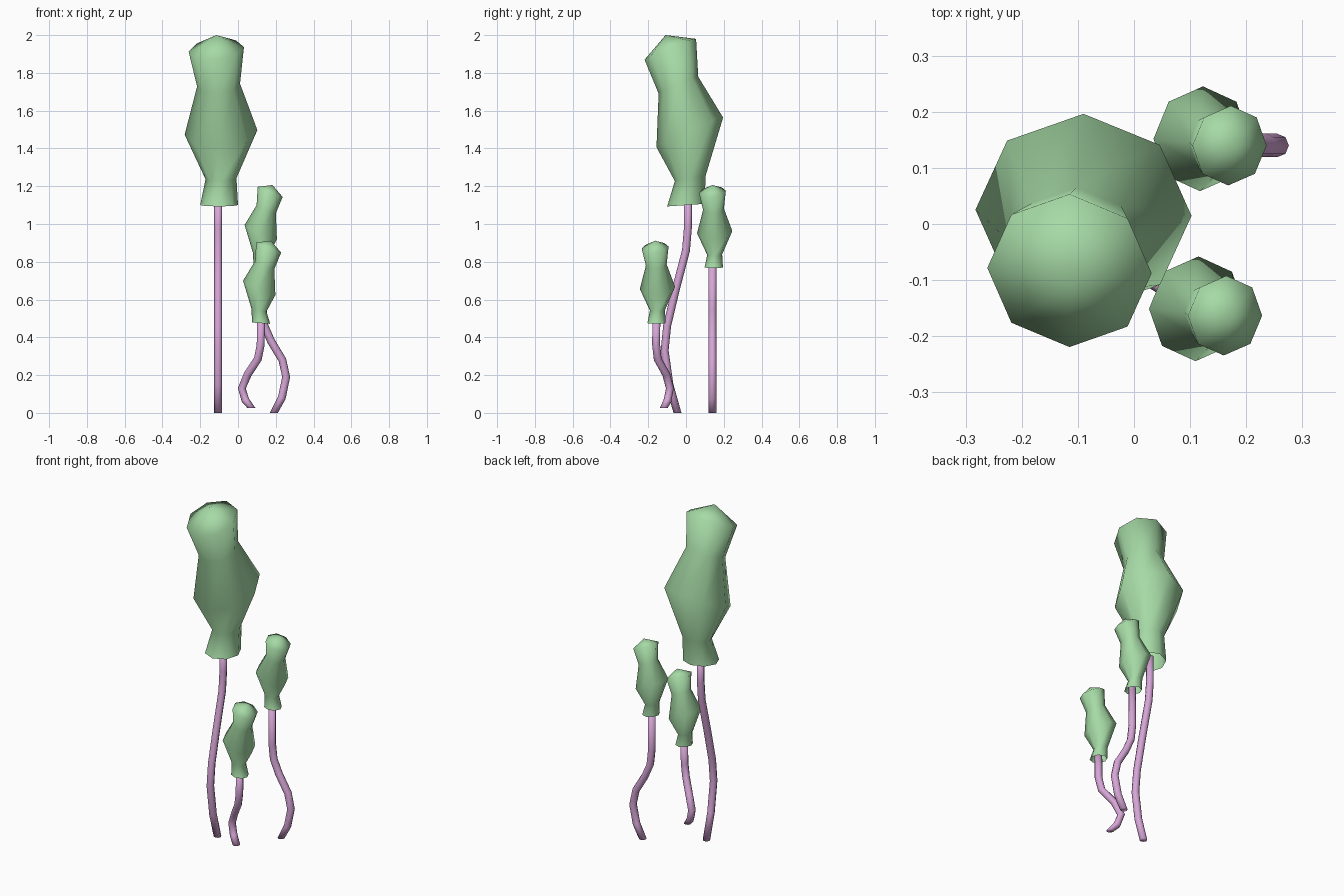
import bpy, bmesh, math
from mathutils import Vector, Matrix

if "Cube" in bpy.data.objects:
    bpy.data.objects.remove(bpy.data.objects["Cube"])

SIDES = 8


def material(name, rgb):
    m = bpy.data.materials.new(name)
    m.diffuse_color = (*rgb, 1)
    m.use_nodes = True
    m.node_tree.nodes["Principled BSDF"].inputs["Base Color"].default_value = m.diffuse_color
    return m


GREEN = material("cap_green", (0.38, 0.70, 0.38))
PURPLE = material("stem_purple", (0.68, 0.38, 0.68))


def ring(bm, centre, radius, rot):
    return [bm.verts.new(Vector(centre) + rot @ Vector((
        radius * math.cos(math.tau * i / SIDES),
        radius * math.sin(math.tau * i / SIDES), 0))) for i in range(SIDES)]


def bridge(bm, rings):
    for a, b in zip(rings, rings[1:]):
        for i in range(SIDES):
            j = (i + 1) % SIDES
            bm.faces.new((a[i], a[j], b[j], b[i]))


def finish(bm, name, mat):
    for f in bm.faces:
        f.smooth = True
    me = bpy.data.meshes.new(name)
    bm.to_mesh(me)
    bm.free()
    me.materials.append(mat)
    ob = bpy.data.objects.new(name, me)
    bpy.context.collection.objects.link(ob)
    return ob


# cap rings: x, y, z, radius, forward tilt, sideways roll (degrees)
CAP = [
    (0.000, 0.000, 0.00, 0.100, 4, 0),
    (0.010, 0.022, 0.14, 0.082, 9, 2),
    (0.010, 0.020, 0.385, 0.193, 24, 4),
    (-0.003, -0.040, 0.635, 0.114, 23, 4),
    (-0.015, -0.083, 0.825, 0.147, 22, 5),
]
APEX = (-0.015, -0.108, 0.90)


def cap(name, base, scale, turn):
    # flared open collar, bulging body and domed, leaning top
    bm = bmesh.new()
    rings = []
    for x, y, z, r, tilt, roll in CAP:
        rot = (Matrix.Rotation(math.radians(tilt), 3, 'X')
               @ Matrix.Rotation(math.radians(-roll), 3, 'Y'))
        rings.append(ring(bm, (x, y, z), r, rot))
    bridge(bm, rings)
    tip = bm.verts.new(APEX)
    top = rings[-1]
    for i in range(SIDES):
        bm.faces.new((top[i], top[(i + 1) % SIDES], tip))
    bm.transform(Matrix.Translation(base)
                 @ Matrix.Rotation(math.radians(turn), 4, 'Z')
                 @ Matrix.Scale(scale, 4))
    return finish(bm, name, GREEN)


def stem(name, path, radius=0.021):
    # bent tube with level cut ends
    bm = bmesh.new()
    pts = [Vector(p) for p in path]
    up = Vector((0, 0, 1))
    rings = []
    for i, p in enumerate(pts):
        inner = 0 < i < len(pts) - 1
        t = (pts[i + 1] - pts[i - 1]).normalized() if inner else up
        rings.append(ring(bm, p, radius, up.rotation_difference(t).to_matrix()))
    bridge(bm, rings)
    bm.faces.new(reversed(rings[0]))
    bm.faces.new(rings[-1])
    return finish(bm, name, PURPLE)


# tall bud
cap("large_cap", (-0.10, 0.0, 1.10), 1.0, 0)
stem("large_stem", [(-0.105, y, z) for y, z in (
    (-0.045, 0), (-0.088, 0.15), (-0.113, 0.33), (-0.10, 0.46),
    (-0.055, 0.65), (0.0, 0.86), (0.01, 0.98), (0.01, 1.13))])

# rear small bud
cap("rear_cap", (0.13, 0.147, 0.77), 0.485, 90)
stem("rear_stem", [(x, 0.14, z) for x, z in (
    (0.19, 0), (0.232, 0.08), (0.255, 0.19), (0.235, 0.28),
    (0.175, 0.38), (0.14, 0.46), (0.13, 0.55), (0.13, 0.79))])

# front small bud
cap("front_cap", (0.122, -0.156, 0.475), 0.485, 90)
stem("front_stem", [
    (0.072, -0.118, 0.025), (0.04, -0.098, 0.065), (0.02, -0.085, 0.13),
    (0.052, -0.105, 0.205), (0.105, -0.15, 0.285), (0.12, -0.158, 0.36),
    (0.122, -0.157, 0.50)])
